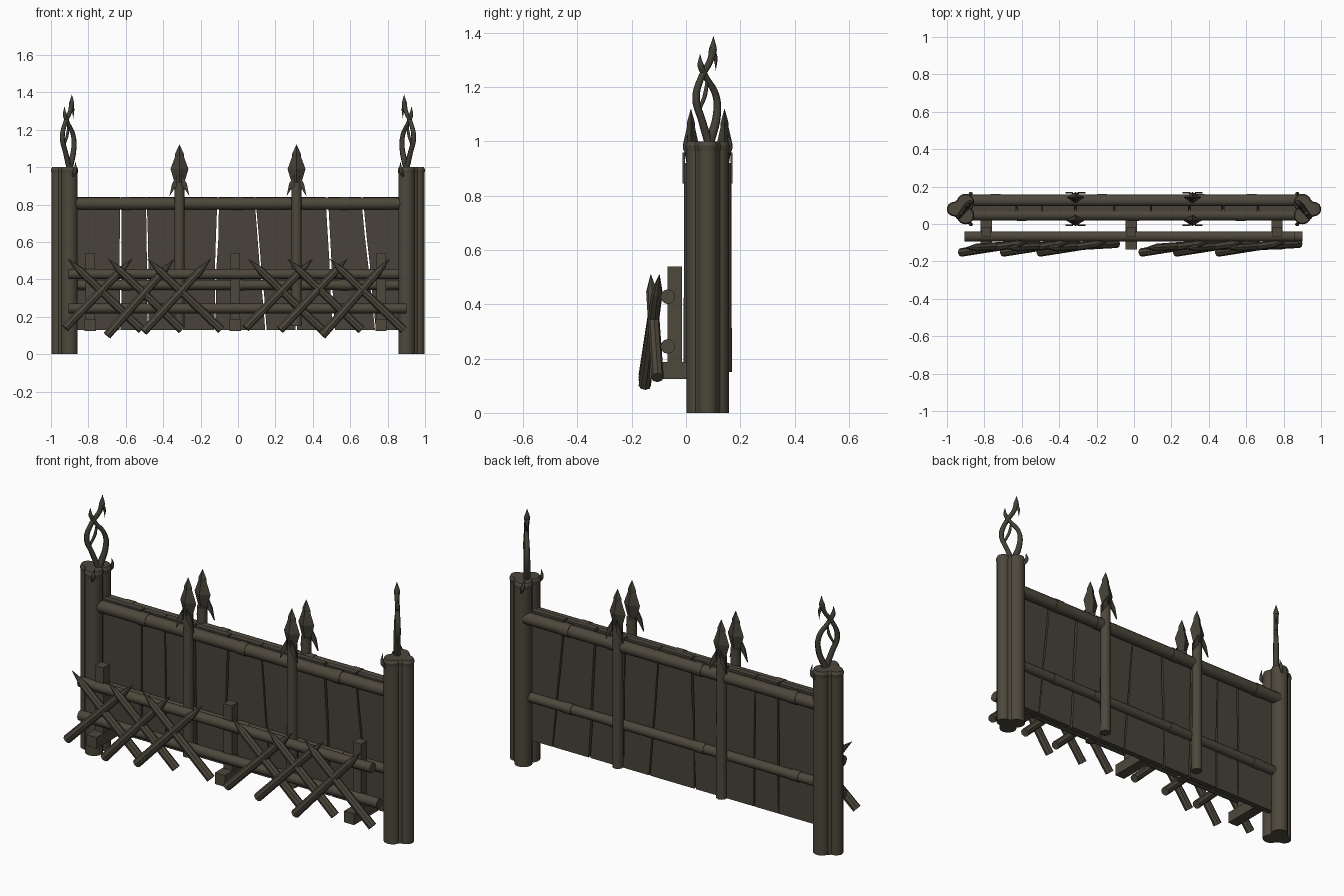
import bpy, bmesh, math, random
from mathutils import Vector, Matrix

random.seed(4)
if "Cube" in bpy.data.objects:
    bpy.data.objects.remove(bpy.data.objects["Cube"])


def material(name, rgb):
    m = bpy.data.materials.new(name)
    m.use_nodes = True
    m.diffuse_color = (*rgb, 1)
    bsdf = next(n for n in m.node_tree.nodes if n.type == "BSDF_PRINCIPLED")
    bsdf.inputs["Base Color"].default_value = (*rgb, 1)
    bsdf.inputs["Roughness"].default_value = 0.9
    return m


LOG = material("log wood", (0.074, 0.065, 0.045))
PLANK = material("plank wood", (0.066, 0.057, 0.043))
SPIKE = material("dark spike", (0.056, 0.051, 0.037))


def finish(name, bm, mat, smooth=True):
    bmesh.ops.recalc_face_normals(bm, faces=bm.faces[:])
    mesh = bpy.data.meshes.new(name)
    bm.to_mesh(mesh)
    bm.free()
    mesh.materials.append(mat)
    if smooth:
        mesh.polygons.foreach_set("use_smooth", [True] * len(mesh.polygons))
        mesh.set_sharp_from_angle(angle=math.radians(40))
    ob = bpy.data.objects.new(name, mesh)
    bpy.context.collection.objects.link(ob)


def add_rod(bm, a, b, r1, r2=None, sides=12):
    """Round or tapered log from a to b."""
    a, b = Vector(a), Vector(b)
    d = b - a
    rot = d.to_track_quat("Z", "Y").to_matrix().to_4x4()
    bmesh.ops.create_cone(bm, cap_ends=True, segments=sides, radius1=r1,
                          radius2=r1 if r2 is None else r2, depth=d.length,
                          matrix=Matrix.Translation((a + b) / 2) @ rot)


def add_box(bm, lo, hi):
    lo, hi = Vector(lo), Vector(hi)
    bmesh.ops.create_cube(bm, size=1, matrix=Matrix.Translation((lo + hi) / 2)
                          @ Matrix.Diagonal((*(hi - lo), 1)))


def add_plate(bm, outline, y0, y1):
    """Outline in x and z, extruded along y."""
    face = bm.faces.new([bm.verts.new((x, y0, z)) for x, z in outline])
    res = bmesh.ops.extrude_face_region(bm, geom=[face])
    verts = [v for v in res["geom"] if isinstance(v, bmesh.types.BMVert)]
    bmesh.ops.translate(bm, verts=verts, vec=(0, y1 - y0, 0))


def add_blade(bm, x, y, rings, squash):
    """Four-sided blade from (z, half width) rings."""
    loops = []
    for z, w in rings:
        loops.append([bm.verts.new((x + w * cx, y + w * squash * cy, z))
                      for cx, cy in ((1, 0), (0, 1), (-1, 0), (0, -1))])
    for lo, hi in zip(loops, loops[1:]):
        for i in range(4):
            j = (i + 1) % 4
            bm.faces.new((lo[i], lo[j], hi[j], hi[i]))
    bm.faces.new(loops[0])
    bm.faces.new(loops[-1])


def strand(name, points, mat):
    """Tapered curved tube through (x, y, z, radius) points."""
    cu = bpy.data.curves.new(name, "CURVE")
    cu.dimensions = "3D"
    cu.bevel_depth = 1
    cu.bevel_resolution = 1
    cu.resolution_u = 5
    sp = cu.splines.new("BEZIER")
    sp.bezier_points.add(len(points) - 1)
    for bp, (x, y, z, r) in zip(sp.bezier_points, points):
        bp.co, bp.radius = (x, y, z), r
        bp.handle_left_type = bp.handle_right_type = "AUTO"
    cu.materials.append(mat)
    bpy.context.collection.objects.link(bpy.data.objects.new(name, cu))


MID = 0.08  # depth of the wall's centre line

# End posts: bundled logs with a cap, small claws and a twisted finial
LOBES = ((0.962, MID, 0.036), (0.901, 0.046, 0.045), (0.901, 0.114, 0.045),
         (0.925, MID, 0.05))
# Finial strands as (sideways offset, height, radius), lying in a diagonal plane
FLAMES = {
    "tall_flame": ((0.005, 0.99, 0.016), (-0.022, 1.08, 0.014), (-0.043, 1.16, 0.014),
                   (-0.022, 1.24, 0.012), (0.01, 1.3, 0.012), (0.019, 1.34, 0.015),
                   (0.021, 1.39, 0.0)),
    "flame_barb": ((0.014, 1.35, 0.008), (0.028, 1.31, 0.008), (0.03, 1.26, 0.0)),
    "short_flame": ((0.005, 0.99, 0.018), (0.034, 1.1, 0.015), (0.03, 1.17, 0.013),
                    (-0.008, 1.24, 0.011), (-0.026, 1.28, 0.012), (-0.028, 1.325, 0.0)),
    "thin_flame": ((-0.03, 1.12, 0.007), (-0.008, 1.18, 0.008), (-0.004, 1.28, 0.0)),
}
for side, s in (("left", 1), ("right", -1)):
    bm = bmesh.new()
    for x, y, r in LOBES:
        add_rod(bm, (s * x, y, 0), (s * x, y, 0.97), r, sides=14)
    finish(side + "_post", bm, LOG)
    bm = bmesh.new()
    for x, y, r in LOBES:
        add_rod(bm, (s * x, y, 0.965), (s * x, y, 0.985), r, r + 0.003, sides=14)
        add_rod(bm, (s * x, y, 0.985), (s * x, y, 1.0), r + 0.003, r - 0.003, sides=14)
    finish(side + "_post_cap", bm, LOG)
    for d in (-1, 1):
        strand(side + "_claw", [(s * 0.885, MID + d * 0.072, 0.95, 0.005),
                                (s * 0.872, MID + d * 0.082, 0.98, 0.011),
                                (s * 0.868, MID + d * 0.072, 1.03, 0.0)], SPIKE)
    for name, pts in FLAMES.items():
        strand(side + "_" + name,
               [(s * (0.905 - 0.8 * o), MID + o, z, r) for o, z, r in pts], SPIKE)

# Wall planks with uneven edges and narrow leaning gaps (bottom x, top x)
seams = ((-0.88, -0.88), (-0.63, -0.63), (-0.48, -0.49), (-0.3, -0.31), (-0.125, -0.105),
         (0.15, 0.09), (0.31, 0.3), (0.51, 0.475), (0.735, 0.66), (0.88, 0.88))
bm = bmesh.new()
for a, b in zip(seams, seams[1:]):
    steps = [(t, 0.13 + 0.71 * t) for t in (0, 0.25, 0.5, 0.7, 1)]
    up = [(b[0] + (b[1] - b[0]) * t - random.uniform(0.001, 0.008), z) for t, z in steps]
    down = [(a[0] + (a[1] - a[0]) * t + random.uniform(0.001, 0.008), z)
            for t, z in reversed(steps)]
    add_plate(bm, up + down, 0.068, 0.1)
finish("wall_planks", bm, PLANK, smooth=False)

# Wall rails with wrapped bands
bm = bmesh.new()
for y, low_y, bands in ((0.05, 0.066, (-0.6, 0.0, 0.57)),
                        (0.125, 0.108, (-0.74, -0.17, 0.35, 0.63))):
    add_rod(bm, (-0.88, y, 0.805), (0.88, y, 0.805), 0.032)
    add_rod(bm, (-0.88, low_y, 0.37), (0.88, low_y, 0.37), 0.026)
    for x in bands:
        for depth, z, r in ((y, 0.805, 0.035), (low_y, 0.37, 0.029)):
            add_rod(bm, (x - 0.026, depth, z), (x + 0.026, depth, z), r, sides=12)
finish("wall_rails", bm, LOG)

# Spears on both faces of the wall
for x in (-0.313, 0.313):
    for face, d in (("front", -1), ("back", 1)):
        y = MID + d * 0.06
        bm = bmesh.new()
        add_rod(bm, (x, y, 0.15), (x, y, 0.92), 0.029, 0.027, sides=10)
        finish(face + "_spear_shaft", bm, LOG)
        bm = bmesh.new()
        add_blade(bm, x, y + d * 0.002, ((0.88, 0.03), (0.92, 0.027), (0.99, 0.048),
                                         (1.055, 0.024), (1.07, 0.024), (1.12, 0.001)), 0.6)
        y0 = MID + d * 0.084
        for s in (-1, 1):
            add_plate(bm, [(x + s * 0.012, 0.96), (x + s * 0.04, 0.91),
                           (x + s * 0.053, 0.845), (x + s * 0.03, 0.88),
                           (x + s * 0.012, 0.9)], y0, y0 + d * 0.008)
        finish(face + "_spear_head", bm, SPIKE, smooth=False)

# Barricade frame: uprights, feet and two long rails
bm = bmesh.new()
for x in (-0.79, -0.015, 0.765):
    add_box(bm, (x - 0.025, -0.068, 0.13), (x + 0.025, -0.015, 0.54))
    add_box(bm, (x - 0.03, -0.135, 0.125), (x + 0.03, 0.07, 0.187))
finish("barricade_uprights", bm, LOG, smooth=False)
bm = bmesh.new()
add_rod(bm, (-0.905, -0.067, 0.428), (0.86, -0.067, 0.428), 0.027)
add_rod(bm, (-0.905, -0.067, 0.245), (0.9, -0.067, 0.245), 0.027)
finish("barricade_rails", bm, LOG)

# Crossed sharpened stakes, blunt end low
rising = (-0.925, -0.7, -0.505, 0.04, 0.225, 0.45)
falling = (-0.515, -0.3, -0.09, 0.45, 0.66, 0.885)
bm = bmesh.new()
for i, (r, f) in enumerate(zip(rising, falling)):
    low = (0.14, 0.1, 0.12, 0.14, 0.13, 0.1)[i]
    for foot, tip in (((r, -0.152, low), (r + 0.36, -0.098, 0.51)),
                      ((f, -0.105, 0.13), (f - 0.395, -0.13, 0.51))):
        foot, tip = Vector(foot), Vector(tip)
        neck = foot.lerp(tip, 0.83)
        add_rod(bm, foot, neck, 0.023, 0.021, sides=8)
        add_rod(bm, neck, tip, 0.021, 0.001, sides=8)
finish("barricade_stakes", bm, LOG)
